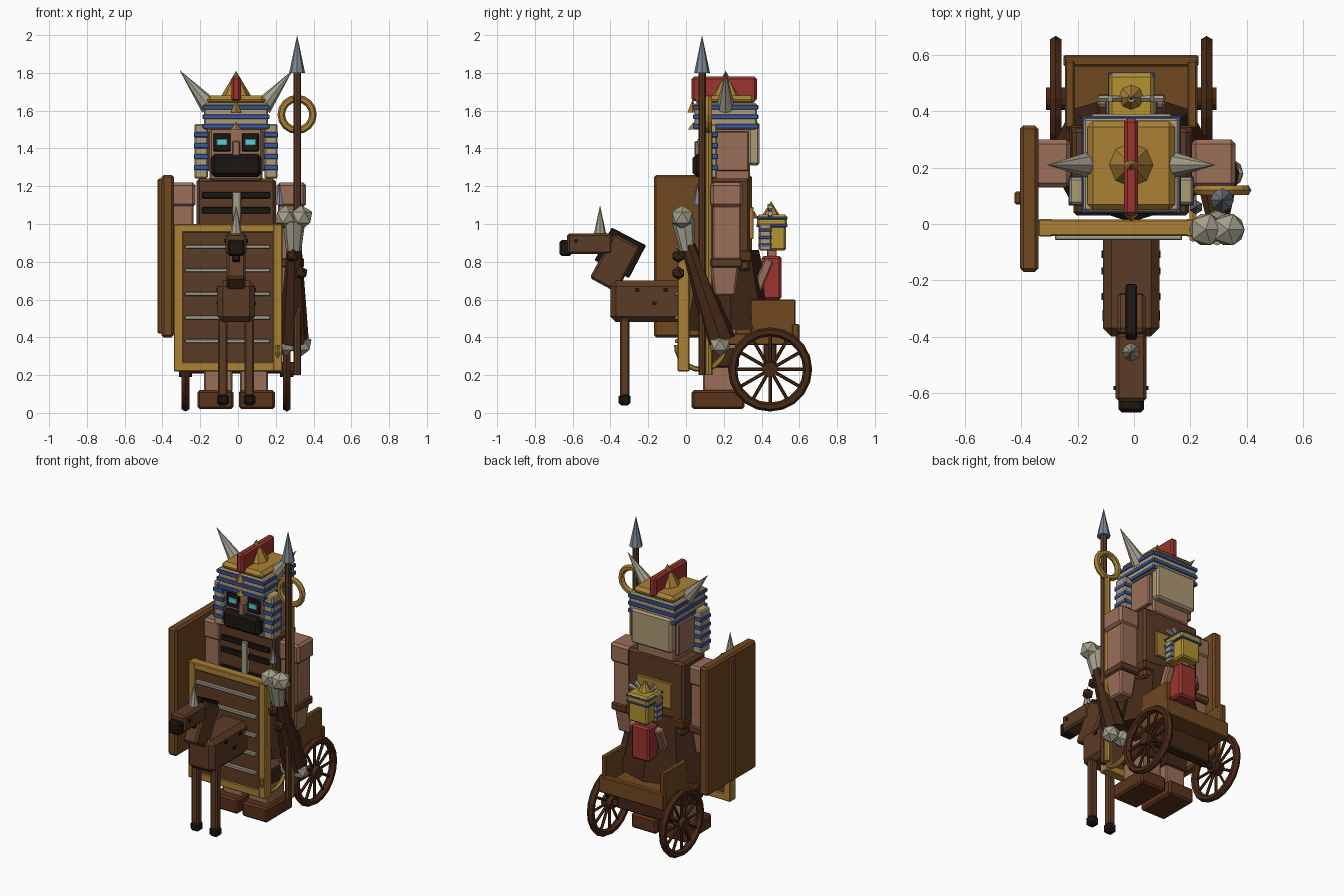
import bpy, bmesh, math
from mathutils import Vector

if "Cube" in bpy.data.objects:
    bpy.data.objects.remove(bpy.data.objects["Cube"])

PAL = dict(brown=(.36, .24, .16), dark=(.27, .17, .115), wood=(.44, .29, .15), gold=(.66, .50, .22),
           skin=(.60, .43, .35), tan=(.68, .60, .46), blue=(.24, .35, .62), red=(.60, .22, .20),
           black=(.13, .11, .095), bone=(.64, .62, .55), steel=(.48, .52, .57), cyan=(.35, .80, .82),
           boot=(.36, .21, .125), wheel=(.29, .175, .11), yellow=(.70, .57, .21))
MATS = {}
for n, c in PAL.items():
    MATS[n] = bpy.data.materials.new(n)
    MATS[n].diffuse_color = tuple(v ** 2.2 for v in c) + (1,)


def finish(name, bm, color):
    me = bpy.data.meshes.new(name)
    bm.to_mesh(me)
    bm.free()
    ob = bpy.data.objects.new(name, me)
    bpy.context.collection.objects.link(ob)
    me.materials.append(MATS[color])
    return ob


def box(name, x, y, z, color, bevel=.008, rx=0, taper=1):
    """Chamfered box from ranges; rx tilts about x, taper scales the bottom."""
    bm = bmesh.new()
    bmesh.ops.create_cube(bm, size=1)
    for v in bm.verts:
        k = taper if v.co.z < 0 else 1
        v.co = Vector((v.co.x * (x[1] - x[0]) * k, v.co.y * (y[1] - y[0]) * k, v.co.z * (z[1] - z[0])))
    if bevel:
        bmesh.ops.bevel(bm, geom=bm.edges[:], offset=bevel, segments=1, affect='EDGES')
    ob = finish(name, bm, color)
    ob.location = (sum(x) / 2, sum(y) / 2, sum(z) / 2)
    ob.rotation_euler.x = rx
    return ob


def cone(name, a, b, r1, r2, color, n=8):
    a, b = Vector(a), Vector(b)
    bm = bmesh.new()
    bmesh.ops.create_cone(bm, cap_ends=True, segments=n, radius1=r1, radius2=r2, depth=(b - a).length)
    ob = finish(name, bm, color)
    ob.location = (a + b) / 2
    ob.rotation_mode = 'QUATERNION'
    ob.rotation_quaternion = (b - a).to_track_quat('Z', 'Y')
    return ob


def ball(name, c, r, color):
    bm = bmesh.new()
    bmesh.ops.create_icosphere(bm, subdivisions=1, radius=r)
    finish(name, bm, color).location = c


def ring(name, c, R, r, color, axis='Y', n=16, a0=0, a1=360):
    """Ring or arc with a six-sided section."""
    bm = bmesh.new()
    full = a1 - a0 == 360
    rows = []
    for i in range(n if full else n + 1):
        t = math.radians(a0 + (a1 - a0) * i / n)
        row = []
        for j in range(6):
            p = math.tau * j / 6
            d, h = R + r * math.cos(p), r * math.sin(p)
            u, w = d * math.cos(t), d * math.sin(t)
            row.append(bm.verts.new((h, u, w) if axis == 'X' else (u, h, w)))
        rows.append(row)
    for i in range(n):
        p, q = rows[i], rows[(i + 1) % len(rows)]
        for j in range(6):
            bm.faces.new((p[j], p[(j + 1) % 6], q[(j + 1) % 6], q[j]))
    if not full:
        bm.faces.new(rows[0])
        bm.faces.new(rows[-1][::-1])
    bmesh.ops.recalc_face_normals(bm, faces=bm.faces[:])
    finish(name, bm, color).location = c


C = -.01  # figure centre line


def sides(x0, x1, c=C):
    """Mirrored pair of x ranges."""
    return [(c + x0, c + x1), (c - x1, c - x0)]


# Warrior: boots, legs, robe, torso, arms
for x in sides(.015, .205):
    box("boot", x, (.03, .31), (.02, .12), 'boot', .012)
for x in sides(.02, .17):
    box("leg", x, (.09, .27), (.11, .5), 'skin')
    box("leg_wrap", (x[0] - .01, x[1] + .01), (.08, .28), (.24, .34), 'dark')
robe = cone("robe", (C, .24, .44), (C, .23, .86), .30, .2, 'dark')
robe.scale = (1, .78, 1)
box("torso", (-.22, .20), (.10, .34), (.75, 1.24), 'brown', .015)
box("belt", (-.23, .21), (.09, .35), (.80, .86), 'boot')
for z in (.95, 1.07, 1.15):
    box("chest_bar", (-.19, .17), (.085, .11), (z - .015, z + .02), 'black', .004)
box("chest_spine", (-.03, .015), (.075, .11), (.9, 1.17), 'bone', .004)
box("back_plate", (-.14, .12), (.335, .358), (.92, 1.09), 'gold', .004)
for x in sides(.215, .36):
    box("shoulder", (x[0], x[1] + .01 * (x[0] > 0)), (.13, .30), (1.09, 1.22), 'skin', .015)
    box("arm", (x[0] + .008, x[1] - .01), (.14, .29), (.78, 1.12), 'skin')
    box("bracer", x, (.13, .30), (.77, .82), 'brown')
    box("hand", (x[0] + .008, x[1] - .01), (.13, .28), (.62, .78), 'skin', .01, taper=.75)

# Head and face
box("head", (-.15, .13), (.08, .34), (1.23, 1.52), 'skin', .01)
box("beard", (-.145, .125), (.035, .12), (1.25, 1.37), 'black', .02)
box("nose", (-.03, .01), (.045, .1), (1.36, 1.44), 'skin', .006)
for x in sides(.03, .12):
    box("eye_socket", x, (.068, .09), (1.385, 1.48), 'black', .003)
    box("eye", (x[0] + .016, x[1] - .016), (.06, .08), (1.415, 1.45), 'cyan', .002)
for x in sides(.14, .17):
    box("ear", x, (.16, .33), (1.28, 1.49), 'skin', .005)

# Striped headdress with crest, spike and horns
for x in sides(.15, .22):
    box("lappet", x, (.07, .165), (1.24, 1.53), 'tan')
    for k in range(4):
        z = 1.285 + k * .058
        box("lappet_stripe", (x[0] - .003, x[1] + .003), (.066, .169), (z, z + .027), 'blue', .003)
box("neck_cloth", (-.16, .14), (.33, .39), (1.31, 1.54), 'tan', .012)
box("headband", (-.18, .16), (.045, .375), (1.5, 1.64), 'tan')
for z in (1.505, 1.555, 1.605):
    box("headband_stripe", (-.187, .167), (.037, .383), (z, z + .025), 'blue', .004)
cap = box("cap", (-.165, .145), (.05, .365), (1.63, 1.68), 'gold', .02)
cone("cap_spike", (C, .21, 1.66), (C, .21, 1.81), .09, 0, 'gold')
box("crest", (-.035, .015), (.03, .375), (1.65, 1.78), 'red', .012)
cone("forehead_ornament", (C, .035, 1.59), (C, .035, 1.66), .028, 0, 'gold', 4)
cone("brow_ornament", (C, .04, 1.5), (C, .04, 1.54), .03, 0, 'gold', 4)
for s in (-1, 1):
    cone("horn", (C + s * .14, .21, 1.62), (C + s * .30, .21, 1.815), .05, 0, 'bone')

# Spear and ringed staff
cone("spear_shaft", (.313, .085, .2), (.313, .085, 1.82), .02, .02, 'brown')
cone("spear_head", (.313, .085, 1.8), (.313, .085, 2), .042, 0, 'steel')
cone("staff", (.313, .12, .2), (.313, .12, 1.49), .02, .02, 'gold')
ring("staff_ring", (.313, .12, 1.58), .084, .02, 'gold')

# Quiver of bones
cone("quiver", (.295, .185, .38), (.298, .0, .92), .08, .036, 'dark')
cone("quiver_mouth", (.295, .01, .86), (.295, -.015, 1.02), .04, .062, 'bone')
for x in (.255, .335):
    ball("bone_end", (x, -.02, 1.035), .065, 'bone')
for x in (.25, .335):
    ball("quiver_foot", (x, .18, .36), .06, 'bone')
for x, z in ((.335, .74), (.29, .83)):
    ball("knob", (x, -.04, z), .036, 'dark')
cone("dagger_tip", (.22, .06, 1.1), (.22, .06, 1.22), .025, 0, 'steel', 6)
ring("bow_arc", (.21, .08, .36), .13, .014, 'gold', 'X', 12, 180, 360)

# Large side shield
box("side_shield", (-.405, -.34), (-.17, .35), (.4, 1.26), 'wood', .012)
box("side_shield_rib", (-.425, -.40), (.07, .115), (.42, 1.24), 'wood', .006)

# Slatted front board
box("front_panel", (-.31, .20), (-.035, .01), (.25, .97), 'brown', .004)
for x in ((-.34, -.29), (.185, .235)):
    box("front_frame_post", x, (-.045, .018), (.22, 1), 'gold', .005)
for z in ((.22, .27), (.955, 1)):
    box("front_frame_rail", (-.34, .235), (-.043, .016), z, 'gold', .005)
for k in range(5):
    box("front_slat", (-.28, .17), (-.057, -.03), (.37 + k * .125, .39 + k * .125), 'bone', .003)

# Horned draft animal
box("beast_body", (-.11, .09), (-.4, 0), (.48, .70), 'brown', .03)
box("beast_neck", (-.06, .04), (-.455, -.295), (.66, .93), 'brown', .012, rx=-.5)
box("beast_mane", (-.03, .01), (-.45, -.245), (.75, .945), 'black', .005, rx=-.48)
box("beast_head", (-.065, .045), (-.63, -.39), (.84, .95), 'brown', .012)
box("beast_muzzle", (-.055, .035), (-.67, -.605), (.83, .915), 'black', .012)
cone("beast_horn", (C, -.455, .94), (C, -.455, 1.1), .034, 0, 'bone')
for x in sides(.045, .095):
    box("beast_leg", x, (-.35, -.3), (.09, .5), 'brown', .008)
    box("beast_hoof", (x[0] - .007, x[1] + .007), (-.357, -.293), (.04, .1), 'black', .014)
for x in sides(.093, .105):
    for y, z in ((-.27, .64), (-.18, .57), (-.12, .64)):
        box("harness_stud", x, (y, y + .025), (z, z + .02), 'black', 0)
for x in sides(.05, .062):
    box("beast_eye", x, (-.59, -.575), (.9, .92), 'black', 0)

# Cart with spoked wheels
box("cart_floor", (-.24, .22), (.2, .58), (.36, .42), 'wood', .006)
for x in sides(.2, .235):
    box("cart_side", x, (.34, .58), (.36, .6), 'wood', .006)
box("cart_back_lip", (-.25, .23), (.56, .6), (.36, .47), 'wood', .006)
cone("axle", (-.31, .445, .23), (.29, .445, .23), .022, .022, 'dark')
box("axle_mount", (-.2, .18), (.41, .48), (.22, .37), 'dark')
for s in (-1, 1):
    x = C + s * .268
    ring("wheel_rim", (x, .445, .23), .199, .024, 'wheel', 'X', 20)
    cone("wheel_hub", (x - .035, .445, .23), (x + .035, .445, .23), .04, .04, 'wheel', 12)
    for k in range(12):
        d = Vector((0, math.cos(k * math.pi / 6), math.sin(k * math.pi / 6)))
        o = Vector((x, .445, .23))
        cone("wheel_spoke", o + d * .03, o + d * .19, .009, .009, 'wheel', 6)

# Small rider behind, with a fan of plumes
box("rider_body", (-.075, .055), (.40, .505), (.6, .83), 'red', .012)
for x in sides(.07, .12):
    box("rider_arm", x, (.38, .43), (.63, .82), 'skin', .008, rx=-.4)
for x in sides(.065, .09):
    box("rider_lappet", x, (.39, .45), (.86, 1), 'tan', .004)
    for z in (.88, .92, .96):
        box("rider_lappet_stripe", (x[0] - .003, x[1] + .003), (.387, .453), (z, z + .016), 'blue', .002)
box("rider_neck", (-.04, .02), (.43, .48), (.81, .88), 'skin', .004)
box("rider_head", (-.08, .06), (.385, .53), (.86, 1.0), 'yellow', .01)
box("rider_cap", (-.09, .07), (.375, .535), (.98, 1.05), 'yellow', .012)
for z in (.985, 1.025):
    box("rider_cap_stripe", (-.093, .073), (.372, .538), (z, z + .014), 'blue', .003)
cone("rider_cap_spike", (C, .45, 1.04), (C, .45, 1.12), .05, 0, 'gold')
cone("rider_brow_ornament", (C, .365, 1.03), (C, .36, 1.07), .018, 0, 'gold', 4)
for a in (25, 55, 90, 125, 155):
    t = math.radians(a)
    cone("plume", (C, .445, 1.02), (C + .13 * math.cos(t), .445, 1.02 + .085 * math.sin(t)), .008, .014, 'bone', 6)

for m in bpy.data.materials:
    if m.users and not m.is_grease_pencil:
        m.use_nodes = True
        m.node_tree.nodes["Principled BSDF"].inputs["Base Color"].default_value = m.diffuse_color
